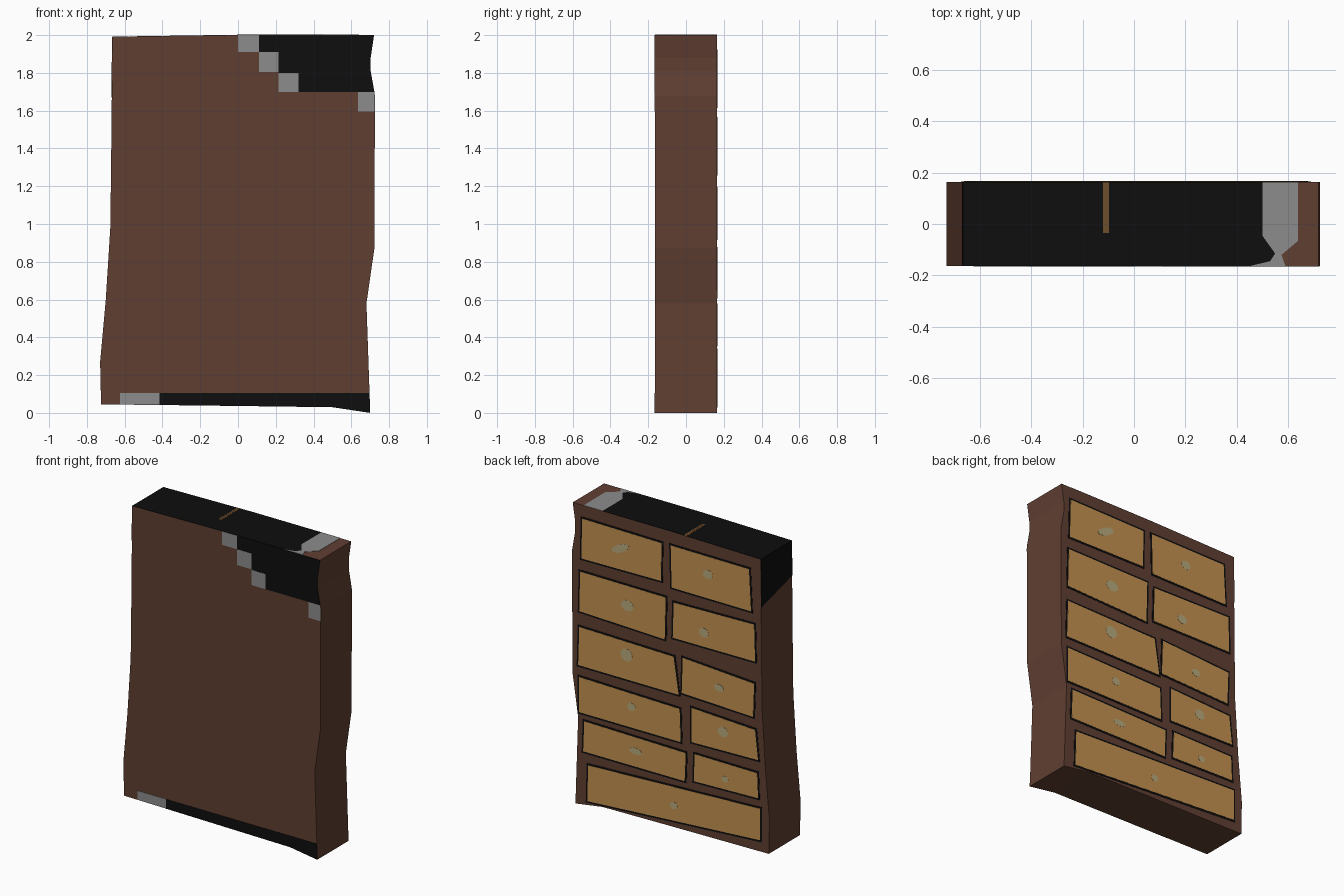
import bpy, bmesh, math
from mathutils import Vector

Y = 0.164  # half depth of the cabinet


def material(name, rgb):
    m = bpy.data.materials.new(name)
    lin = [(c / 255 / 12.92) if c < 11 else ((c / 255 + 0.055) / 1.055) ** 2.4 for c in rgb]
    m.diffuse_color = (*lin, 1)
    return m


BROWN = material("brown wood", (96, 63, 50))
TAN = material("tan drawer", (196, 146, 80))
BLACK = material("black", (14, 14, 14))
GREY = material("grey", (140, 140, 140))
KNOB = material("pale knob", (184, 170, 126))
ORANGE = material("orange line", (205, 140, 75))


def solid(name, polys, push, mat):
    """Extrude flat 3D polygons along the push vector into closed solids."""
    bm = bmesh.new()
    push = Vector(push)
    for pts in polys:
        face = bm.faces.new([bm.verts.new(p) for p in pts])
        ext = bmesh.ops.extrude_face_region(bm, geom=[face], use_keep_orig=True)
        moved = [g for g in ext["geom"] if isinstance(g, bmesh.types.BMVert)]
        bmesh.ops.translate(bm, verts=moved, vec=push)
    bmesh.ops.recalc_face_normals(bm, faces=bm.faces)
    me = bpy.data.meshes.new(name)
    bm.to_mesh(me)
    bm.free()
    me.materials.append(mat)
    ob = bpy.data.objects.new(name, me)
    bpy.context.collection.objects.link(ob)
    return ob


def front(name, polys, mat):
    solid(name, [[(x, -Y, z) for x, z in p] for p in polys], (0, -0.002, 0), mat)


def back(name, polys, mat, height):
    solid(name, [[(x, Y, z) for x, z in p] for p in polys], (0, height, 0), mat)


def top(name, polys, mat, height=0.002):
    solid(name, [[(x, y, 2 + min(x, 0) * 0.015) for x, y in p] for p in polys], (0, 0, height), mat)


def rect(x0, x1, z0, z1):
    return [(x0, z0), (x1, z0), (x1, z1), (x0, z1)]


# wobbly cabinet body
outline = [(-0.665, 1.99), (-0.672, 1.3), (-0.676, 0.98), (-0.70, 0.6), (-0.73, 0.27), (-0.725, 0.045),
           (0, 0.037), (0.5, 0.03), (0.70, 0), (0.68, 0.58), (0.722, 0.87), (0.725, 1.68),
           (0.702, 1.81), (0.702, 1.88), (0.72, 2.0), (0, 2.0)]
solid("cabinet_body", [[(x, -Y, z) for x, z in outline]], (0, 2 * Y, 0), BROWN)

# drawers on the back: four corners each (x, z), clockwise from the +x top corner
drawers = [
    [(0.648, 1.912), (0.063, 1.905), (0.068, 1.652), (0.655, 1.645)],
    [(-0.004, 1.908), (-0.581, 1.904), (-0.596, 1.627), (-0.011, 1.629)],
    [(0.663, 1.555), (0.033, 1.551), (0.040, 1.270), (0.670, 1.290)],
    [(-0.026, 1.533), (-0.619, 1.545), (-0.626, 1.300), (-0.019, 1.297)],
    [(0.670, 1.185), (-0.026, 1.172), (-0.063, 0.928), (0.678, 0.929)],
    [(-0.093, 1.183), (-0.619, 1.151), (-0.611, 0.928), (-0.085, 0.947)],
    [(0.670, 0.851), (-0.070, 0.836), (-0.078, 0.617), (0.670, 0.617)],
    [(-0.159, 0.867), (-0.626, 0.845), (-0.648, 0.650), (-0.159, 0.639)],
    [(0.633, 0.566), (-0.115, 0.554), (-0.107, 0.365), (0.641, 0.364)],
    [(-0.181, 0.565), (-0.641, 0.561), (-0.648, 0.396), (-0.174, 0.383)],
    [(0.604, 0.280), (-0.663, 0.330), (-0.663, 0.120), (0.611, 0.040)],
]


def grow(poly, d):
    cx = sum(p[0] for p in poly) / 4
    cz = sum(p[1] for p in poly) / 4
    return [(x + math.copysign(d, x - cx), z + math.copysign(d, z - cz)) for x, z in poly]


back("drawer_outlines", [grow(d, 0.012) for d in drawers], BLACK, 0.002)
back("drawer_fronts", drawers, TAN, 0.003)

# knobs: x, z, half width, half height, tilt
knobs = [(0.367, 1.789, 0.07, 0.026, -0.45), (-0.278, 1.788, 0.036, 0.03, 0), (0.315, 1.421, 0.046, 0.036, 0),
         (-0.248, 1.392, 0.036, 0.03, 0), (0.322, 1.091, 0.044, 0.042, 0), (-0.359, 1.054, 0.034, 0.024, 0),
         (0.285, 0.754, 0.03, 0.027, 0), (-0.389, 0.768, 0.038, 0.034, 0), (0.256, 0.468, 0.046, 0.022, 0),
         (-0.404, 0.457, 0.026, 0.02, 0), (-0.026, 0.182, 0.027, 0.024, 0)]


def ellipse(x, z, a, b, tilt):
    pts = []
    for i in range(12):
        u, v = a * math.cos(i * math.pi / 6), b * math.sin(i * math.pi / 6)
        pts.append((x - u * math.cos(tilt) + v * math.sin(tilt), z - u * math.sin(tilt) - v * math.cos(tilt)))
    return pts


back("drawer_knobs", [ellipse(*k) for k in knobs], KNOB, 0.004)

# stepped dark patch and grey squares on the front
front("front_dark_patch", [
    [(0.32, 1.70), (0.722, 1.70), (0.704, 1.80), (0.32, 1.80)],
    [(0.215, 1.80), (0.704, 1.80), (0.702, 1.81), (0.702, 1.88), (0.707, 1.91), (0.215, 1.91)],
    [(0.11, 1.91), (0.707, 1.91), (0.72, 2.0), (0.11, 2.0)]], BLACK)
front("front_grey_steps", [rect(0, 0.11, 1.91, 2.0), rect(0.11, 0.215, 1.805, 1.91),
                           rect(0.215, 0.32, 1.70, 1.805), rect(0.635, 0.723, 1.595, 1.70)], GREY)

# base strip on the front
front("front_base_grey", [rect(-0.625, -0.415, 0.045, 0.105)], GREY)
front("front_base_dark", [[(-0.415, 0.042), (0.5, 0.03), (0.70, 0), (0.696, 0.105), (-0.415, 0.105)]], BLACK)

# top: dark panel, grey worn band and thin orange lines
top("top_dark_panel", [
    [(-0.665, -Y), (0, -Y), (0, Y), (-0.665, Y)],
    [(0, -Y), (0.45, -Y), (0.53, -0.145), (0.55, -0.115), (0.50, -0.045), (0.50, Y), (0, Y)]], BLACK)
top("top_grey_band", [[(0.45, -Y), (0.59, -Y), (0.575, -0.12), (0.64, -0.065), (0.64, Y), (0.50, Y),
                       (0.50, -0.045), (0.55, -0.115), (0.53, -0.145)]], GREY)
top("top_orange_lines", [rect(x, x + 0.004, -0.035, Y) for x in (-0.119, -0.111, -0.103)], ORANGE, 0.003)

# dark upper patch on the left side
solid("side_dark_patch", [[(-0.665, -Y, 1.99), (-0.665, Y, 1.99), (-0.6683, Y, 1.67), (-0.6674, -Y, 1.76)]],
      (-0.002, 0, 0), BLACK)
